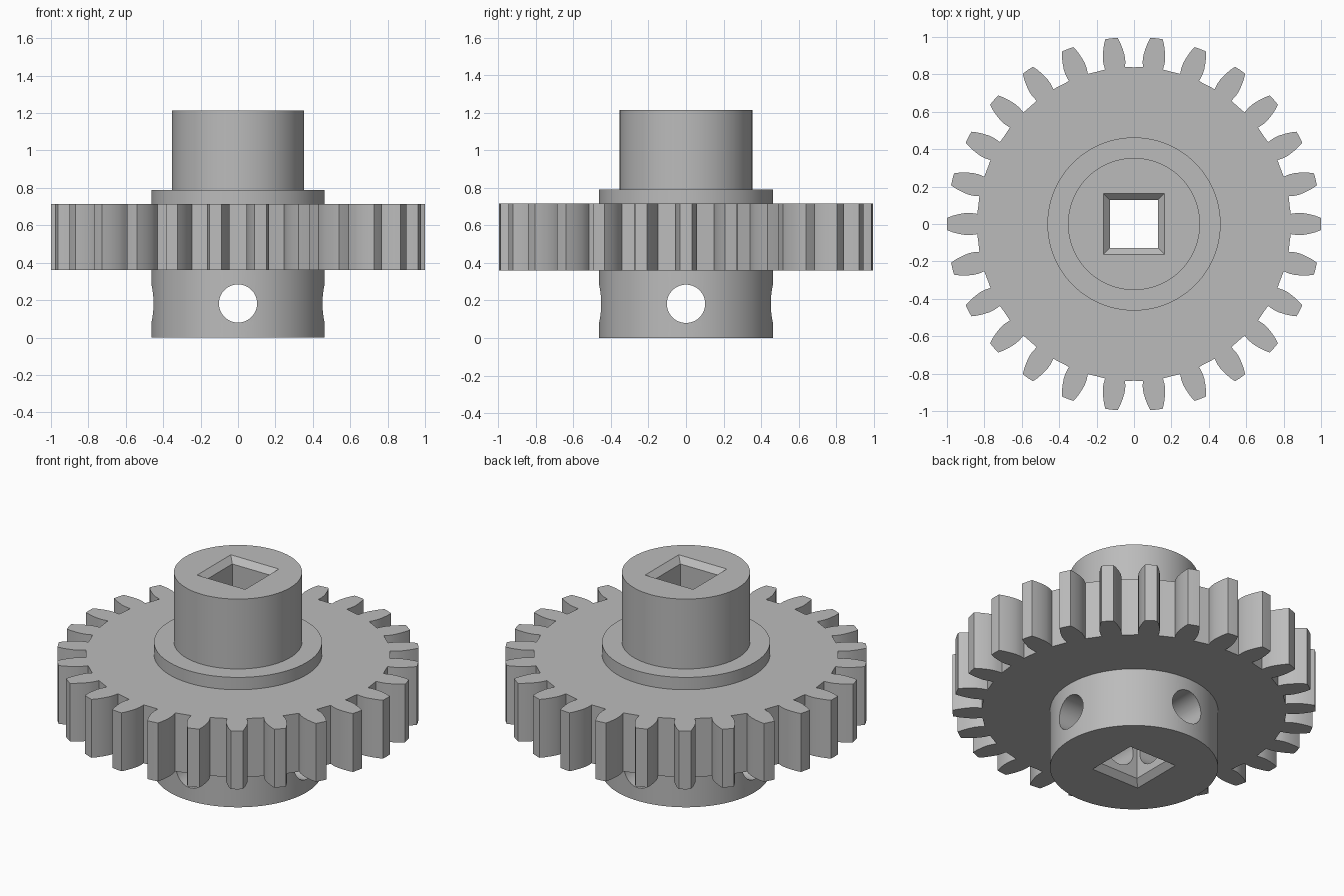
import bpy, bmesh, math
from mathutils import Matrix

cube = bpy.data.objects.get("Cube")
if cube:
    bpy.data.objects.remove(cube, do_unlink=True)

TEETH = 26
ROOT = 0.838
HUB_R, NECK_R = 0.463, 0.353
GEAR_Z0, GEAR_Z1 = 0.36, 0.715
COLLAR_Z, TOP_Z = 0.79, 1.215
BORE, CHAMFER = 0.128, 0.034
PIN_R, PIN_Z = 0.102, 0.182

grey = bpy.data.materials.new("plain grey")
grey.use_nodes = True
colour = (0.5, 0.5, 0.5, 1)
grey.diffuse_color = colour
grey.node_tree.nodes["Principled BSDF"].inputs["Base Color"].default_value = colour


def make_object(name, bm):
    bmesh.ops.recalc_face_normals(bm, faces=bm.faces)
    mesh = bpy.data.meshes.new(name)
    bm.to_mesh(mesh)
    bm.free()
    mesh.materials.append(grey)
    obj = bpy.data.objects.new(name, mesh)
    bpy.context.collection.objects.link(obj)
    return obj


def cylinder(name, radius, z0, z1, segments=128):
    bm = bmesh.new()
    bmesh.ops.create_cone(bm, cap_ends=True, segments=segments,
                          radius1=radius, radius2=radius, depth=z1 - z0,
                          matrix=Matrix.Translation((0, 0, (z0 + z1) / 2)))
    return make_object(name, bm)


def combine(target, tool, operation):
    mod = target.modifiers.new(operation, 'BOOLEAN')
    mod.operation = operation
    mod.solver = 'EXACT'
    mod.object = tool
    bpy.context.view_layer.objects.active = target
    bpy.ops.object.modifier_apply(modifier=mod.name)
    bpy.data.objects.remove(tool, do_unlink=True)


# Toothed wheel: half a tooth as (radius, half width), mirrored and repeated
flank = [(ROOT, 0.054), (0.87, 0.059), (0.9, 0.059),
         (0.935, 0.053), (0.97, 0.044), (0.999, 0.033)]
tooth = [(x, -w) for x, w in flank] + [(1.0, 0)] + [(x, w) for x, w in reversed(flank)]
bm = bmesh.new()
outline = []
for i in range(TEETH):
    a = math.tau * i / TEETH
    c, s = math.cos(a), math.sin(a)
    outline += [bm.verts.new((x * c - y * s, x * s + y * c, GEAR_Z0)) for x, y in tooth]
    mid = a + math.pi / TEETH
    outline.append(bm.verts.new((ROOT * math.cos(mid), ROOT * math.sin(mid), GEAR_Z0)))
face = bm.faces.new(outline)
top = bmesh.ops.extrude_face_region(bm, geom=[face])["geom"]
bmesh.ops.translate(bm, vec=(0, 0, GEAR_Z1 - GEAR_Z0),
                    verts=[v for v in top if isinstance(v, bmesh.types.BMVert)])
gear = make_object("gear_wheel_with_hub", bm)

# Lower hub with collar, and the narrower neck
combine(gear, cylinder("hub", HUB_R, 0, COLLAR_Z), 'UNION')
combine(gear, cylinder("neck", NECK_R, 0.5, TOP_Z), 'UNION')

# Square bore, flared at both ends
bm = bmesh.new()
levels = [(-CHAMFER, BORE + 2 * CHAMFER), (CHAMFER, BORE),
          (TOP_Z - CHAMFER, BORE), (TOP_Z + CHAMFER, BORE + 2 * CHAMFER)]
rings = [[bm.verts.new((h * x, h * y, z)) for x, y in ((-1, -1), (1, -1), (1, 1), (-1, 1))]
         for z, h in levels]
bm.faces.new(rings[0])
bm.faces.new(rings[-1])
for low, high in zip(rings, rings[1:]):
    for k in range(4):
        n = (k + 1) % 4
        bm.faces.new((low[k], low[n], high[n], high[k]))
combine(gear, make_object("bore_cutter", bm), 'DIFFERENCE')

# Crossed pin holes through the lower hub
for axis in ('X', 'Y'):
    pin = cylinder("pin_cutter", PIN_R, -0.6, 0.6, 64)
    pin.data.transform(Matrix.Translation((0, 0, PIN_Z)) @ Matrix.Rotation(math.pi / 2, 4, axis))
    combine(gear, pin, 'DIFFERENCE')

# Smooth curved walls with crisp edges
bpy.ops.object.select_all(action='DESELECT')
gear.select_set(True)
bpy.context.view_layer.objects.active = gear
bpy.ops.object.shade_smooth_by_angle(angle=math.radians(25))
